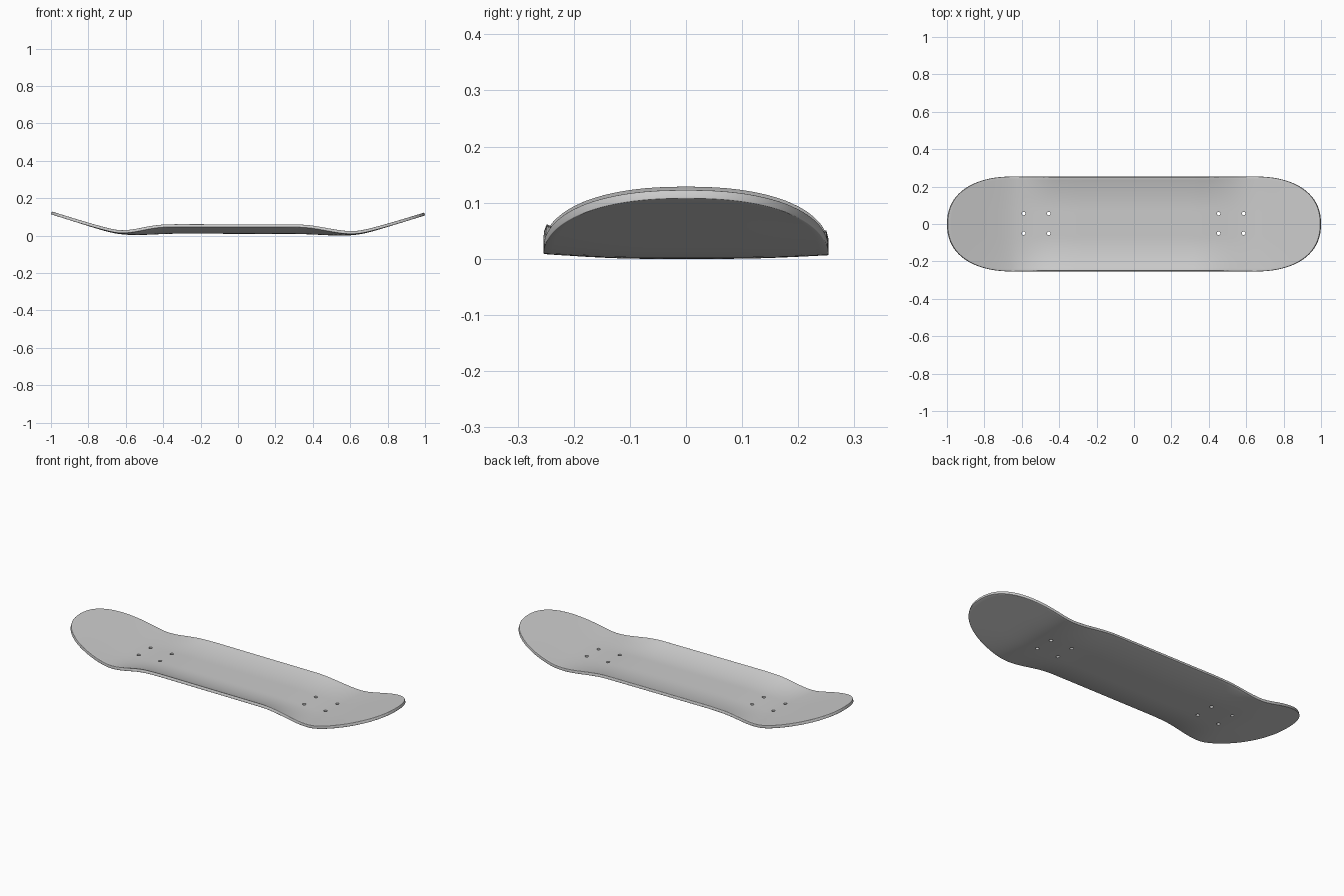
import bpy, bmesh, math
from mathutils import Matrix

if "Cube" in bpy.data.objects:
    bpy.data.objects.remove(bpy.data.objects["Cube"])

HALF_W, CAP_X, CAP_L, POWER, THICK = 0.254, 0.64, 0.36, 2.3, 0.016


def smooth(a, b, t):
    t = min(max((t - a) / (b - a), 0), 1)
    return t * t * (3 - 2 * t)


def height(x, y):
    """Underside height: kicked ends plus raised side rails."""
    ax = abs(x)
    w = 0.035
    kick = 0.31 * w * math.log(1 + math.exp((ax - 0.645) / w))
    belly = 0.009 * (1 - smooth(0.3, 0.58, ax))
    rail = 0.036 if y < 0 else 0.025
    start = 0.4 if x < 0 else 0.33
    fade = 0.12 * (1 - smooth(0.6, 0.95, ax)) + 0.88 * (1 - smooth(start, 0.66, ax))
    curl = max(0, (abs(y) - 0.07) / (HALF_W - 0.07)) ** 2
    return kick + belly + rail * curl * fade - 0.003 * x


def plan_point(u, v):
    """u beyond +-1 lies in a rounded end, v runs across the deck."""
    if abs(u) <= 1:
        return u * CAP_X, v * HALF_W
    a = abs(u) - 1
    px, py = a * math.sqrt(1 - v * v / 2), v * math.sqrt(1 - a * a / 2)
    r = math.hypot(px, py)
    if r > 1e-9:
        c, s = px / r, abs(py) / r
        k = (c ** POWER + s ** POWER) ** (-1 / POWER)
        px, py = px * k, py * k
    return math.copysign(CAP_X + px * CAP_L, u), py * HALF_W


# Deck surface
rows = ([-2 + i / 20 for i in range(20)] + [-1 + i / 32 for i in range(65)]
        + [1 + (i + 1) / 20 for i in range(20)])
cols = 32
bm = bmesh.new()
grid = []
for u in rows:
    line = []
    for j in range(cols + 1):
        x, y = plan_point(u, -1 + 2 * j / cols)
        line.append(bm.verts.new((x, y, height(x, y))))
    grid.append(line)
for a, b in zip(grid, grid[1:]):
    for j in range(cols):
        bm.faces.new((a[j], b[j], b[j + 1], a[j + 1]))
mesh = bpy.data.meshes.new("deck")
bm.to_mesh(mesh)
bm.free()
deck = bpy.data.objects.new("deck", mesh)
bpy.context.collection.objects.link(deck)

# Truck bolt holes
bm = bmesh.new()
for cx in (-0.523, 0.519):
    for dx in (-0.067, 0.067):
        for y in (-0.05, 0.056):
            bmesh.ops.create_cone(bm, cap_ends=True, segments=20, radius1=0.0095,
                                  radius2=0.0095, depth=0.3,
                                  matrix=Matrix.Translation((cx + dx, y, 0)))
hole_mesh = bpy.data.meshes.new("bolt_holes")
bm.to_mesh(hole_mesh)
bm.free()
holes = bpy.data.objects.new("bolt_holes", hole_mesh)
bpy.context.collection.objects.link(holes)
holes.hide_render = True

# Thickness, rounded rim and drilled holes
solid = deck.modifiers.new("thickness", 'SOLIDIFY')
solid.thickness, solid.offset = THICK, 1
rim = deck.modifiers.new("rim", 'BEVEL')
rim.width, rim.segments, rim.limit_method = 0.004, 3, 'ANGLE'
rim.angle_limit = math.radians(50)
cut = deck.modifiers.new("holes", 'BOOLEAN')
cut.operation, cut.solver, cut.object = 'DIFFERENCE', 'EXACT', holes

# Bake the modifiers, rest on the ground and shade smooth
bpy.context.view_layer.update()
final = bpy.data.meshes.new_from_object(
    deck.evaluated_get(bpy.context.evaluated_depsgraph_get()))
deck.modifiers.clear()
deck.data = final
bpy.data.objects.remove(holes)
final.transform(Matrix.Translation((0, 0, -min(v.co.z for v in final.vertices))))
bpy.ops.object.select_all(action='DESELECT')
deck.select_set(True)
bpy.context.view_layer.objects.active = deck
bpy.ops.object.shade_smooth_by_angle(angle=math.radians(40))
